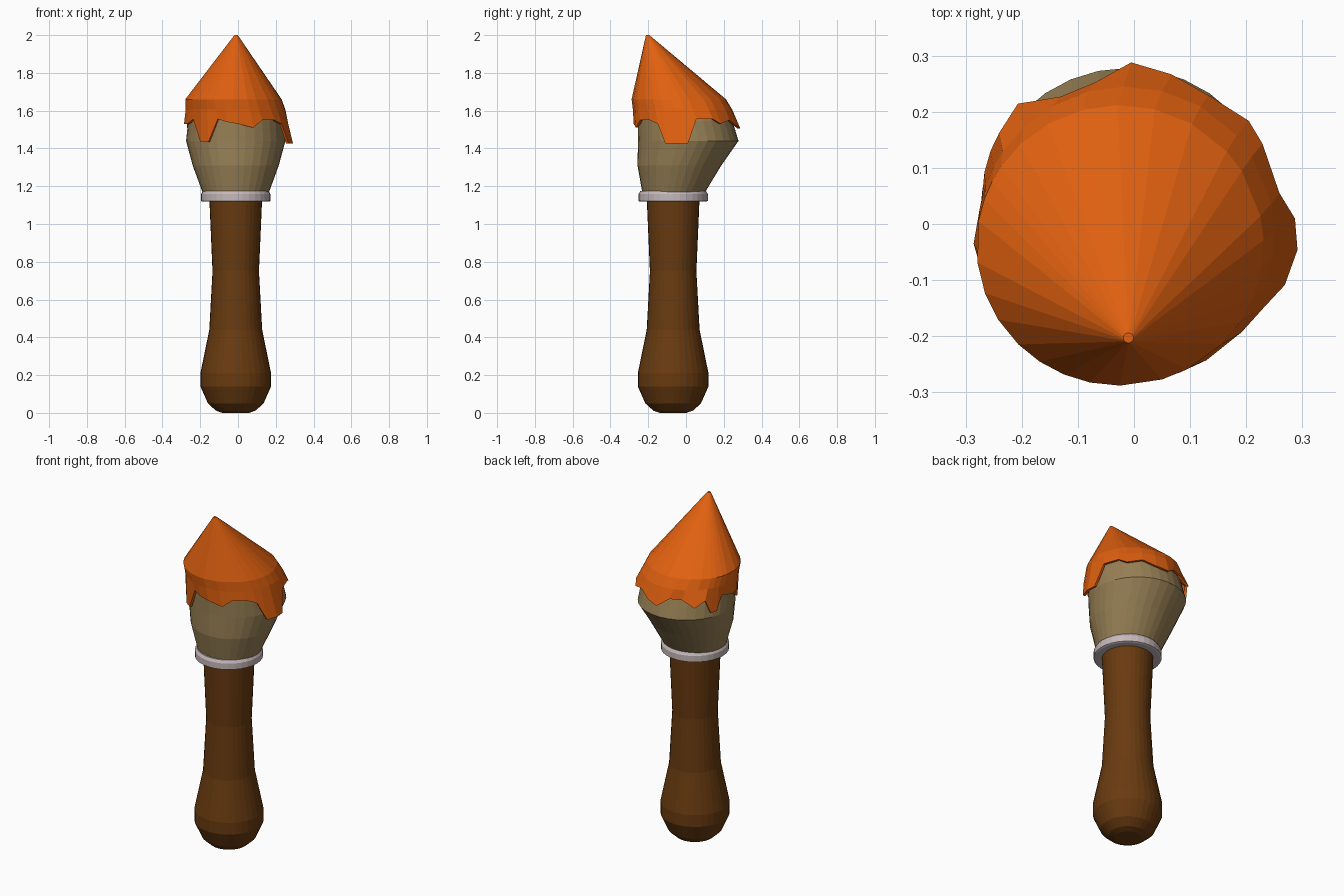
import bpy, bmesh, math
from mathutils import Vector

if "Cube" in bpy.data.objects:
    bpy.data.objects.remove(bpy.data.objects["Cube"])


def material(name, rgb):
    m = bpy.data.materials.new(name)
    m.use_nodes = True
    m.diffuse_color = (*rgb, 1)
    m.node_tree.nodes["Principled BSDF"].inputs["Base Color"].default_value = (*rgb, 1)
    return m


def loft(name, rings, mat):
    """Skin a list of closed rings; cap the first and last."""
    bm = bmesh.new()
    loops = [[bm.verts.new(p) for p in ring] for ring in rings]
    for a, b in zip(loops, loops[1:]):
        for i in range(len(a)):
            j = (i + 1) % len(a)
            bm.faces.new((a[i], a[j], b[j], b[i]))
    bm.faces.new(loops[0])
    bm.faces.new(loops[-1])
    bmesh.ops.recalc_face_normals(bm, faces=bm.faces)
    mesh = bpy.data.meshes.new(name)
    bm.to_mesh(mesh)
    bm.free()
    mesh.materials.append(mat)
    obj = bpy.data.objects.new(name, mesh)
    bpy.context.collection.objects.link(obj)
    return obj


def ellipse(cx, cy, z, rx, ry, angles):
    return [Vector((cx + rx * math.cos(a), cy + ry * math.sin(a), z)) for a in angles]


def even(n):
    return [2 * math.pi * i / n for i in range(n)]


wood = material("dark wood", (0.14, 0.043, 0.005))
metal = material("pale metal", (0.56, 0.48, 0.49))
hair = material("tan bristle", (0.31, 0.215, 0.09))
paint = material("orange paint", (0.75, 0.118, 0.005))
AX, AY = -0.012, -0.068

# Turned handle
handle = [(0.07, 0.0), (0.105, 0.012), (0.147, 0.05), (0.187, 0.14), (0.187, 0.21),
          (0.14, 0.44), (0.123, 0.75), (0.14, 1.14)]
loft("handle", [ellipse(AX, AY, z, r, r, even(32)) for r, z in handle], wood)

# Metal collar
collar = [(0.175, 1.118), (0.184, 1.122), (0.184, 1.158), (0.174, 1.174)]
loft("collar", [ellipse(AX, AY, z, r, r, even(32)) for r, z in collar], metal)

# Bristle bulb leaning to the back: centre y, height, radii
bulb = [(-0.066, 1.165, 0.175, 0.165), (-0.035, 1.31, 0.228, 0.222),
        (0.012, 1.44, 0.263, 0.266), (-0.004, 1.545, 0.252, 0.25), (-0.03, 1.64, 0.23, 0.225)]
loft("bristles", [ellipse(AX, cy, z, rx, ry, even(32)) for cy, z, rx, ry in bulb], hair)

# Paint cap with a dripping hem: angle in degrees, hem height, hem radius
hem = [(-33, 1.53, .275), (-22, 1.425, .29), (-9, 1.425, .295), (2, 1.425, .287), (12, 1.555, .265),
       (32, 1.555, .27), (42, 1.53, .275), (60, 1.55, .265), (76, 1.52, .275), (91, 1.505, .288),
       (105, 1.55, .262), (120, 1.55, .262), (134, 1.515, .298), (146, 1.55, .29), (153, 1.47, .287),
       (161, 1.47, .282), (170, 1.55, .275), (187, 1.53, .288), (200, 1.53, .285), (212, 1.555, .28),
       (225, 1.435, .282), (236, 1.435, .28), (247, 1.555, .275), (258, 1.54, .278),
       (270, 1.53, .277), (287, 1.51, .277), (298, 1.55, .275), (315, 1.55, .272)]
ang = [math.radians(h[0]) for h in hem]
lower = [Vector((r * math.cos(a), r * math.sin(a), z)) for a, (_, z, r) in zip(ang, hem)]
shoulder = ellipse(-0.025, -0.038, 1.66, 0.256, 0.25, ang)
brow = ellipse(-0.014, -0.018, 1.605, 0.265, 0.263, ang)
inner = [Vector((p.x * 0.95, p.y * 0.95, p.z)) for p in lower]
lining = ellipse(-0.014, -0.018, 1.6, 0.24, 0.24, ang)
tip = ellipse(-0.01, -0.203, 2.0, 0.009, 0.009, ang)
loft("paint_cap", [tip, shoulder, brow, lower, inner, lining], paint)
